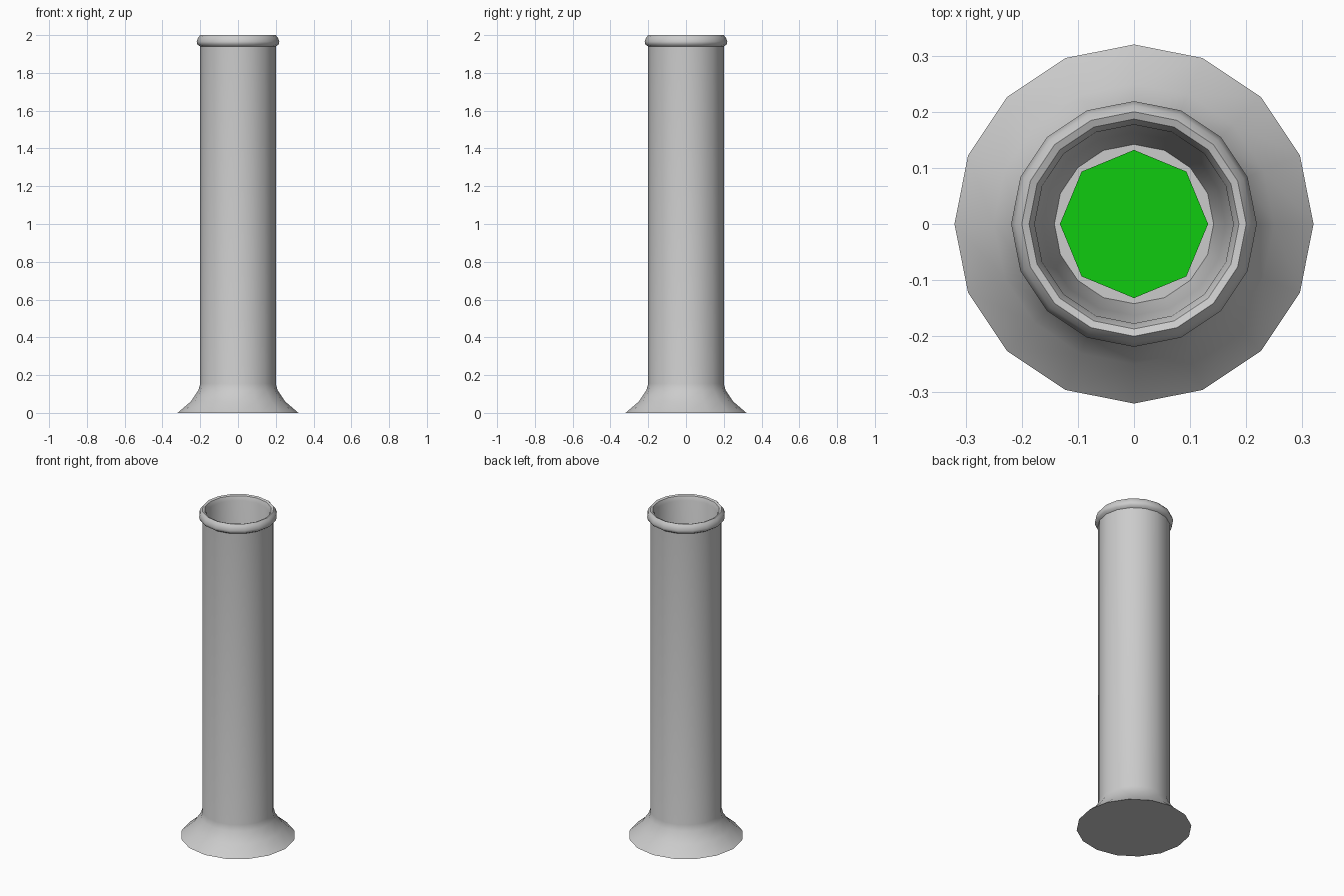
import bpy, bmesh
from math import pi, sin, cos

if "Cube" in bpy.data.objects:
    bpy.data.objects.remove(bpy.data.objects["Cube"])


def lathe(name, profile, sides, angle=None):
    """Revolve (radius, z) points round z, closing both ends with flat caps."""
    bm = bmesh.new()
    rings = [[bm.verts.new((r * cos(2 * pi * i / sides), r * sin(2 * pi * i / sides), z))
              for i in range(sides)] for r, z in profile]
    for a, b in zip(rings, rings[1:]):
        for i in range(sides):
            j = (i + 1) % sides
            bm.faces.new((a[i], a[j], b[j], b[i]))
    bm.faces.new(rings[0][::-1])
    bm.faces.new(rings[-1])
    mesh = bpy.data.meshes.new(name)
    bm.to_mesh(mesh)
    bm.free()
    obj = bpy.data.objects.new(name, mesh)
    bpy.context.collection.objects.link(obj)
    if angle:
        bpy.ops.object.select_all(action='DESELECT')
        obj.select_set(True)
        bpy.context.view_layer.objects.active = obj
        bpy.ops.object.shade_smooth_by_angle(angle=angle)
    return obj


# Hollow tube: flared foot, straight wall, rolled lip, tapering bore and floor
lathe("tube", [
    (0.32, 0.0), (0.25, 0.06), (0.21, 0.12), (0.20, 0.155),
    (0.20, 1.94), (0.215, 1.95), (0.219, 1.965), (0.211, 1.987), (0.20, 2.0),
    (0.187, 1.995), (0.177, 1.97),
    (0.163, 0.16), (0.142, 0.05),
], 16, pi / 4)

# Green disc lying on the floor of the bore
disc = lathe("green_disc", [(0.132, 0.05), (0.132, 0.07)], 8)
green = bpy.data.materials.new("green")
green.diffuse_color = (0.005, 0.6, 0.005, 1)
green.use_nodes = True
green.node_tree.nodes["Principled BSDF"].inputs["Base Color"].default_value = green.diffuse_color
disc.data.materials.append(green)
